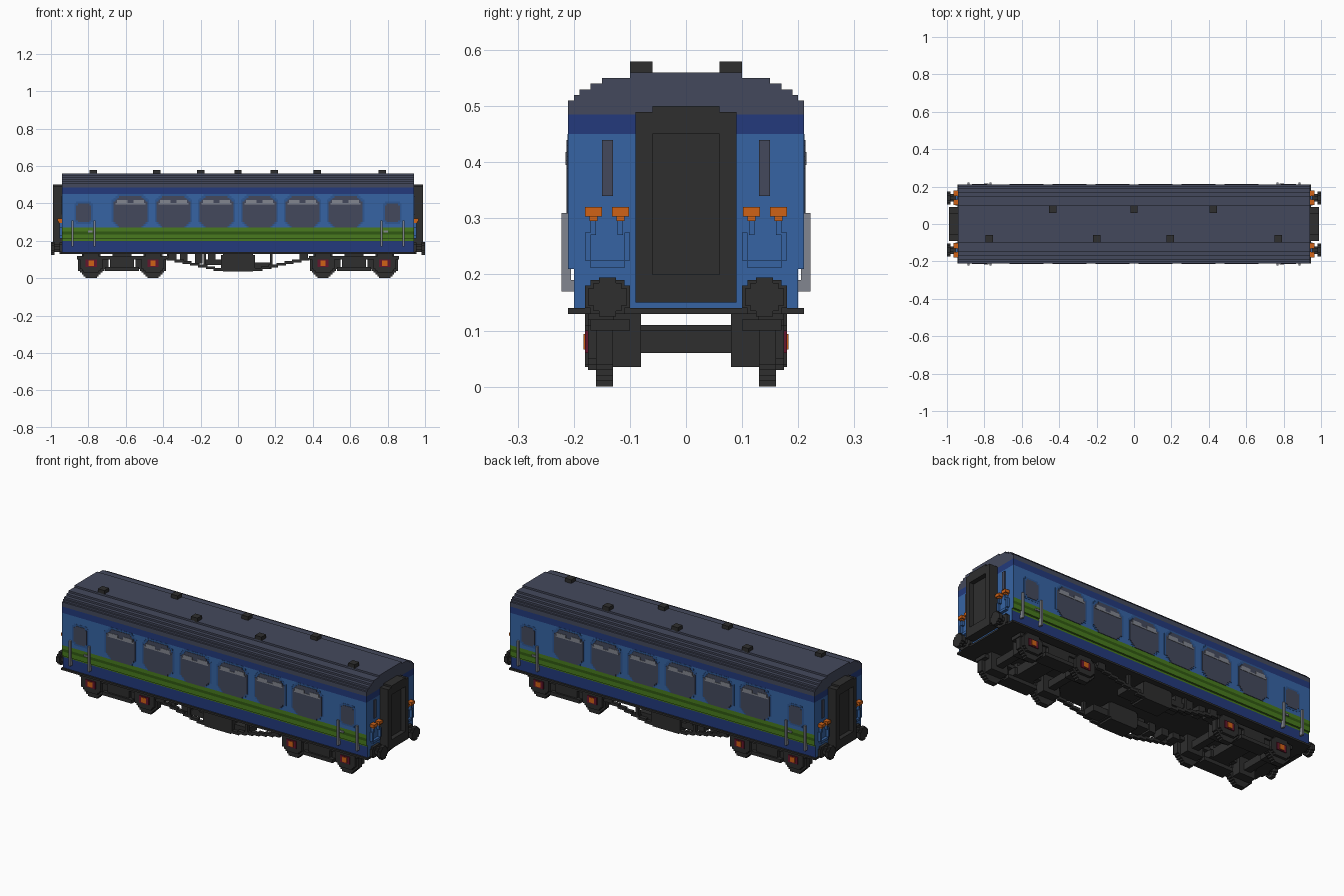
import bpy, bmesh

cube = bpy.data.objects.get("Cube")
if cube:
    bpy.data.objects.remove(cube, do_unlink=True)


def material(name, rgb):
    lin = [(c / 255 / 12.92) if c < 11 else ((c / 255 + 0.055) / 1.055) ** 2.4 for c in rgb]
    m = bpy.data.materials.new(name)
    m.use_nodes = True
    m.diffuse_color = (*lin, 1)
    m.node_tree.nodes["Principled BSDF"].inputs["Base Color"].default_value = (*lin, 1)
    return m


BLUE = material("mid_blue", (54, 100, 164))
DEEP = material("deep_blue", (46, 87, 146))
NAVY = material("navy_blue", (35, 58, 124))
SLATE = material("slate_grey", (68, 73, 92))
BLACK = material("charcoal", (46, 46, 46))
LIME = material("leaf_green", (72, 122, 30))
GREEN = material("dark_green", (48, 88, 18))
ORANGE = material("orange", (208, 98, 22))
GREY = material("handle_grey", (130, 134, 144))
RED = material("dark_red", (100, 22, 44))


def rect(u0, u1, v0, v1):
    return [(u0, v0), (u1, v0), (u1, v1), (u0, v1)]


def stepped(cu, cv, hu, hv, n, s=0.01):
    """Rectangle outline whose corners are cut back in n small stairs."""
    corner = []
    for i in range(n):
        corner += [(hu - s * i, hv - s * (n - i)), (hu - s * (i + 1), hv - s * (n - i))]
    corner.append((hu - s * n, hv))
    out = []
    for su, sv, rev in ((1, 1, 0), (-1, 1, 1), (-1, -1, 0), (1, -1, 1)):
        pts = [(cu + su * u, cv + sv * v) for u, v in corner]
        out += pts[::-1] if rev else pts
    return out


def add_prism(bm, outline, axis, a0, a1):
    def put(u, v, a):
        return bm.verts.new((a, u, v) if axis == "x" else (u, a, v))
    lo = [put(u, v, a0) for u, v in outline]
    hi = [put(u, v, a1) for u, v in outline]
    n = len(lo)
    bm.faces.new(lo)
    bm.faces.new(hi[::-1])
    for i in range(n):
        bm.faces.new((lo[i], hi[i], hi[(i + 1) % n], lo[(i + 1) % n]))


def finish(name, bm, mats):
    bmesh.ops.recalc_face_normals(bm, faces=bm.faces)
    mesh = bpy.data.meshes.new(name)
    bm.to_mesh(mesh)
    bm.free()
    for m in mats:
        mesh.materials.append(m)
    ob = bpy.data.objects.new(name, mesh)
    bpy.context.collection.objects.link(ob)
    return ob


def build(name, mat, solids):
    """Each solid is (outline, axis, start, end)."""
    bm = bmesh.new()
    for s in solids:
        add_prism(bm, *s)
    return finish(name, bm, [mat])


def box(x0, x1, y0, y1, z0, z1):
    return (rect(x0, x1, z0, z1), "y", y0, y1)


SIGNS = (-1, 1)

# Body shell and stepped roof: half section swept along x, coloured by height
section = [(.20, .14), (.20, .20), (.20, .21), (.21, .21), (.21, .235), (.21, .25), (.21, .27),
           (.21, .45), (.21, .485), (.21, .51), (.20, .51), (.20, .52), (.19, .52), (.19, .53),
           (.17, .53), (.17, .54), (.15, .54), (.15, .55), (.10, .55), (.10, .56)]
side_bands = [(.20, 2), (.235, 4), (.25, 5), (.27, 4), (.45, 0), (.485, 2), (9, 3)]
end_bands = [(.45, 0), (.485, 2), (9, 3)]
bm = bmesh.new()
rows = [[bm.verts.new((x, y * s, z)) for x, s in ((-.94, -1), (.94, -1), (.94, 1), (-.94, 1))]
        for y, z in section]
for (y0, z0), (y1, z1), a, b in zip(section, section[1:], rows, rows[1:]):
    for i in range(4):
        is_end = i in (1, 3)
        if is_end and z0 == z1:
            continue
        f = bm.faces.new((a[i], a[(i + 1) % 4], b[(i + 1) % 4], b[i]))
        f.material_index = next(m for top, m in (end_bands if is_end else side_bands)
                                if (z0 + z1) / 2 < top)
bm.faces.new(rows[0]).material_index = 2
bm.faces.new(rows[-1]).material_index = 3
finish("coach_body", bm, [BLUE, DEEP, NAVY, SLATE, LIME, GREEN])

# Roof vents
vents = [(-.435, .08), (0, .08), (.425, .08), (-.775, -.08), (-.2, -.08), (.195, -.08), (.77, -.08)]
build("roof_vents", BLACK, [box(x - .02, x + .02, y - .02, y + .02, .555, .58) for x, y in vents])

# Side windows, door windows and grab handles
surrounds, glass, frames, handles, catches = [], [], [], [], []
for s in SIGNS:
    def plate(outline, depth):
        return (outline, "y", s * .205, s * (.21 + depth))
    for i in range(6):
        cx = -.575 + .23 * i
        surrounds.append(plate(stepped(cx, .36, .10, .09, 3), .001))
        glass.append(plate(stepped(cx, .355, .09, .085, 3), .003))
        frames.append(plate(rect(cx - .08, cx + .08, .395, .403), .005))
        for d in (-.045, .045):
            frames.append(plate(rect(cx + d - .028, cx + d + .028, .403, .418), .005))
    for e in SIGNS:
        cx = e * .825
        surrounds.append(plate(stepped(cx, .35, .05, .06, 1), .001))
        glass.append(plate(stepped(cx, .35, .04, .05, 1), .003))
        for hx in (.885, .768):
            handles.append((rect(e * hx - .005, e * hx + .005, .19, .31), "y", s * .205, s * .222))
            handles.append((rect(e * hx - .005, e * hx + .005, .17, .19), "y", s * .195, s * .222))
        catches.append(plate(rect(e * .79 - .012, e * .79 + .012, .245, .255), .006))
build("window_surrounds", DEEP, surrounds)
build("window_glass", SLATE, glass)
build("window_vents", GREY, frames)
build("grab_handles", GREY, handles)
build("door_catches", GREY, catches)

# End gangways, end fittings and buffers
gangway, slats, taps, hoses, buffers = [], [], [], [], []
for e in SIGNS:
    def end(y0, y1, z0, z1, x0, x1):
        return (rect(y0, y1, z0, z1), "x", e * x0, e * x1)
    gangway += [end(-.06, .06, .20, .45, .93, .965),
                end(-.06, .06, .45, .50, .93, .99),
                end(-.06, .06, .15, .20, .93, .99)]
    for s in SIGNS:
        gangway.append(end(s * .06, s * .09, .15, .49, .93, .99))
        slats.append(end(s * .14 - .01, s * .14 + .01, .34, .44, .93, .945))
        for y in (.117, .165):
            taps += [end(s * y - .015, s * y + .015, .303, .32, .93, .965),
                     end(s * y - .007, s * y + .007, .295, .303, .93, .96)]
        for y in (.105, .175):
            hoses.append(end(s * y - .005, s * y + .005, .225, .275, .935, .955))
        for y in (.117, .165):
            hoses.append(end(s * y - .005, s * y + .005, .27, .297, .935, .955))
        hoses.append(end(s * .11, s * .17, .212, .225, .935, .955))
        buffers += [(stepped(s * .14, .16, .035, .035, 2), "x", e * .98, e * 1.0),
                    (stepped(s * .14, .16, .02, .02, 1), "x", e * .93, e * .98),
                    (stepped(s * .14, .16, .04, .03, 1), "x", e * .93, e * .955)]
build("end_gangways", BLACK, gangway)
build("end_slats", SLATE, slats)
build("hose_taps", ORANGE, taps)
build("end_hoses", BLUE, hoses)
build("buffers", BLACK, buffers)

# Floor frame
build("floor_frame", BLACK, [box(-.945, .945, -.21, .21, .13, .14)])

# Bogies: wheels, axles, side frames and axle boxes
wheels, axles, side_frames, axle_boxes, red_plates, hubs = [], [], [], [], [], []
for e in SIGNS:
    c = e * .62
    axles.append(box(c - .05, c + .05, -.13, .13, .06, .11))
    for s in SIGNS:
        side_frames += [(rect(c - .24, c + .24, .10, .12), "y", s * .10, s * .17),
                        (rect(c - .09, c + .09, .04, .06), "y", s * .10, s * .18),
                        (rect(c - .065, c + .065, .06, .10), "y", s * .08, s * .17),
                        (rect(c - .05, c + .05, .10, .13), "y", s * .08, s * .15)]
        for d in (-.085, .085):
            side_frames.append((rect(c + d - .012, c + d + .012, .05, .10), "y", s * .12, s * .16))
    for d in (-.165, .165):
        x = c + d
        axles.append(box(x - .02, x + .02, -.13, .13, .06, .10))
        for s in SIGNS:
            wheels.append((stepped(x, .07, .07, .07, 4), "y", s * .13, s * .16))
            axle_boxes += [(stepped(x, .08, .06, .05, 2), "y", s * .16, s * .175),
                           (rect(x - .05, x + .05, .035, .13), "y", s * .08, s * .13)]
            red_plates.append((rect(x - .03, x + .03, .06, .10), "y", s * .17, s * .18))
            hubs.append((rect(x - .014, x + .014, .066, .094), "y", s * .175, s * .183))
build("wheels", BLACK, wheels)
build("axles", BLACK, axles)
build("bogie_frames", BLACK, side_frames)
build("axle_boxes", BLACK, axle_boxes)
build("axle_box_plates", RED, red_plates)
build("axle_box_hubs", ORANGE, hubs)

# Equipment boxes and stepped truss rods under the floor
gear, truss = [], []
for s in SIGNS:
    gear += [(stepped(0, .085, .09, .05, 1), "y", s * .08, s * .18),
             (rect(-.17, -.09, .07, .10), "y", s * .09, s * .17),
             (rect(.09, .18, .05, .085), "y", s * .09, s * .16)]
    for i, x in enumerate((-.36, -.29, -.21, -.14)):
        gear.append((rect(x - .02, x + .02, .10 - .01 * i, .135), "y", s * .11, s * .17))
    for e in SIGNS:
        for i in range(7):
            x = .08 + .042 * i
            truss.append((rect(e * x, e * (x + .05), .04 + .009 * i, .055 + .009 * i),
                          "y", s * .16, s * .18))
        truss.append((rect(e * .33, e * .375, .094, .135), "y", s * .16, s * .18))
        truss.append((rect(e * .17, e * .185, .06, .135), "y", s * .16, s * .18))
build("equipment_boxes", BLACK, gear)
build("truss_rods", BLACK, truss)
